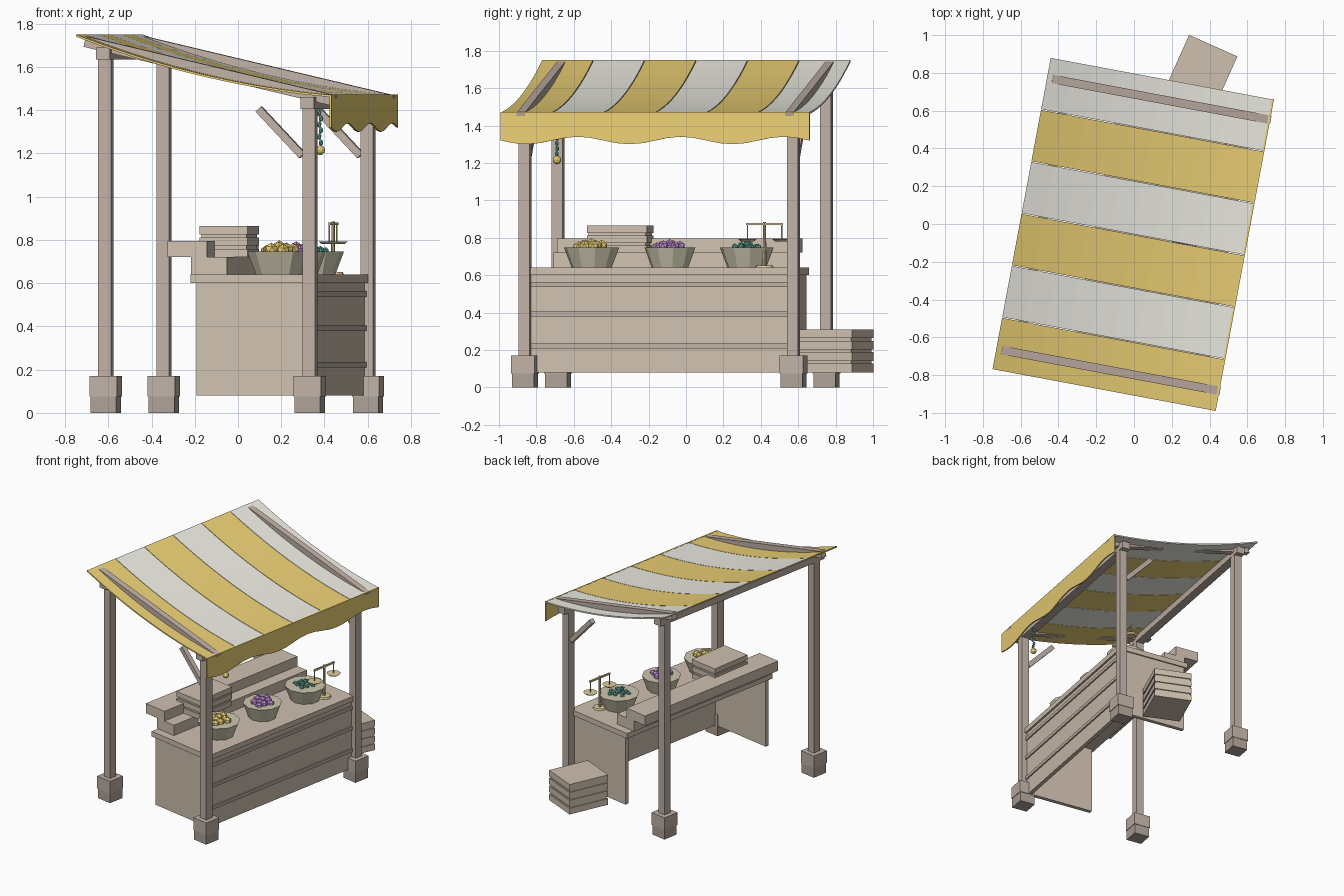
import bpy, bmesh, random
from math import sin, cos, pi, radians, atan2, hypot
from mathutils import Matrix, Vector

if "Cube" in bpy.data.objects:
    bpy.data.objects.remove(bpy.data.objects["Cube"])

random.seed(4)
# the whole stall stands turned about z; parts are laid out in its own frame
STALL = Matrix.Rotation(radians(-10.6), 4, 'Z') @ Matrix.Translation((0.005, -0.055, 0))


def mat(name, r, g, b):
    m = bpy.data.materials.new(name)
    m.diffuse_color = (r, g, b, 1)
    m.use_nodes = True
    m.node_tree.nodes["Principled BSDF"].inputs["Base Color"].default_value = m.diffuse_color
    return m


WOOD = mat("wood", 0.62, 0.53, 0.43)
POST = mat("post_wood", 0.53, 0.44, 0.38)
DARK = mat("dark_wood", 0.43, 0.36, 0.31)
YELLOW = mat("yellow", 0.85, 0.64, 0.18)
CREAM = mat("cream", 0.86, 0.85, 0.78)
WICKER = mat("wicker", 0.62, 0.58, 0.44)
BRASS = mat("brass", 0.75, 0.62, 0.33)
PURPLE = mat("purple", 0.55, 0.27, 0.68)
GREEN = mat("green", 0.13, 0.45, 0.36)


def finish(name, bm, material, smooth=False):
    bmesh.ops.recalc_face_normals(bm, faces=bm.faces)
    bm.transform(STALL)
    me = bpy.data.meshes.new(name)
    bm.to_mesh(me)
    bm.free()
    me.materials.append(material)
    ob = bpy.data.objects.new(name, me)
    bpy.context.collection.objects.link(ob)
    return ob


def add_box(bm, lo, hi, m=Matrix()):
    lo, hi = Vector(lo), Vector(hi)
    s = hi - lo
    bmesh.ops.create_cube(bm, size=1, matrix=m @ Matrix.Translation((lo + hi) / 2) @ Matrix.Diagonal((*s, 1)))


def box(name, lo, hi, material):
    bm = bmesh.new()
    add_box(bm, lo, hi)
    return finish(name, bm, material)


def bar(name, a, b, w, h, material):
    """Straight square bar from a to b."""
    a, b = Vector(a), Vector(b)
    d = b - a
    m = Matrix.Translation(a) @ Matrix.Rotation(atan2(d.y, d.x), 4, 'Z') @ Matrix.Rotation(-atan2(d.z, hypot(d.x, d.y)), 4, 'Y')
    bm = bmesh.new()
    add_box(bm, (0, -w / 2, -h / 2), (d.length, w / 2, h / 2), m)
    return finish(name, bm, material)


def cone(bm, p, r1, r2, h, n):
    bmesh.ops.create_cone(bm, cap_ends=True, segments=n, radius1=r1, radius2=r2, depth=h,
                          matrix=Matrix.Translation((p[0], p[1], p[2] + h / 2)))


def ball(bm, p, r, sub=1, stretch=1):
    bmesh.ops.create_icosphere(bm, subdivisions=sub, radius=r,
                               matrix=Matrix.Translation(p) @ Matrix.Diagonal((1, 1, stretch, 1)))


def chord(x):
    return 1.61 - 0.28 / 1.2 * x


# posts with feet
for x, top, sx in ((-0.48, 1.68, "back"), (0.48, 1.45, "front")):
    for y, sy in ((-0.73, "left"), (0.73, "right")):
        n = f"{sx}_{sy}"
        box(n + "_post", (x - 0.03, y - 0.03, 0.1), (x + 0.03, y + 0.03, top), POST)
        box(n + "_foot", (x - 0.06, y - 0.06, 0), (x + 0.06, y + 0.06, 0.08), DARK)
        box(n + "_foot_collar", (x - 0.064, y - 0.064, 0.075), (x + 0.064, y + 0.064, 0.17), POST)
    box(sx + "_beam", (x - 0.032, -0.8, top - 0.045), (x + 0.032, 0.8, top + 0.01), POST)

# rafters and braces on both sides
for y, n in ((-0.73, "left"), (0.73, "right")):
    bar(n + "_rafter", (-0.575, y, chord(-0.575) - 0.027), (0.6, y, chord(0.6) - 0.027), 0.045, 0.05, POST)
    bar(n + "_brace", (0.445, y, 1.19), (0.24, y, 1.405), 0.035, 0.035, POST)

# sagging striped canopy
SEG = 10
for i in range(6):
    y0, y1 = -0.84 + i * 0.28 + 0.002, -0.56 + i * 0.28 - 0.002
    bm = bmesh.new()
    rows = []
    for k in range(SEG + 1):
        t = k / SEG
        x = -0.6 + 1.2 * t
        z = chord(x) - 0.045 * 4 * t * (1 - t)
        rows.append([bm.verts.new(p) for p in ((x, y0, z), (x, y1, z), (x, y1, z - 0.01), (x, y0, z - 0.01))])
    for a, b in zip(rows, rows[1:]):
        for j in range(4):
            bm.faces.new((a[j], a[(j + 1) % 4], b[(j + 1) % 4], b[j]))
    bm.faces.new(rows[0])
    bm.faces.new(rows[-1])
    finish(f"canopy_stripe_{i + 1}", bm, CREAM if i % 2 else YELLOW)

# wavy front valance
bm = bmesh.new()
rows = []
for k in range(25):
    y = -0.84 + 1.68 * k / 24
    zb = 1.32 - 0.02 * sin(2 * pi * (y + 0.84) / 0.56)
    rows.append([bm.verts.new(p) for p in ((0.592, y, 1.472), (0.602, y, 1.472), (0.602, y, zb), (0.592, y, zb))])
for a, b in zip(rows, rows[1:]):
    for j in range(4):
        bm.faces.new((a[j], a[(j + 1) % 4], b[(j + 1) % 4], b[j]))
bm.faces.new(rows[0])
bm.faces.new(rows[-1])
finish("valance", bm, YELLOW)

# counter, open at the seller's side
box("counter_top", (-0.085, -0.71, 0.6), (0.485, 0.71, 0.64), WOOD)
box("counter_front", (0.44, -0.695, 0.08), (0.47, 0.695, 0.6), WOOD)
for s, n in ((-1, "left"), (1, "right")):
    y = s * 0.685
    box(f"counter_{n}_panel", (-0.06, y - 0.015, 0.08), (0.468, y + 0.015, 0.6), WOOD)
for i, z in enumerate((0.222, 0.392, 0.55)):
    box(f"counter_batten_{i + 1}", (0.46, -0.698, z - 0.013), (0.48, 0.698, z + 0.013), POST)
box("lower_shelf", (-0.095, -0.65, 0.64), (0.075, 0.65, 0.72), WOOD)
box("upper_shelf", (-0.205, -0.65, 0.72), (-0.02, 0.65, 0.795), WOOD)


# slatted crates
def crate(name, x, y, z, sx, sy, h, n, turn):
    m = Matrix.Translation((x, y, z)) @ Matrix.Rotation(radians(turn), 4, 'Z')
    bm = bmesh.new()
    add_box(bm, (-sx / 2 + 0.008, -sy / 2 + 0.008, 0), (sx / 2 - 0.008, sy / 2 - 0.008, h - 0.01), m)
    step = (h + 0.014) / n
    for i in range(n):
        add_box(bm, (-sx / 2, -sy / 2, i * step), (sx / 2, sy / 2, (i + 1) * step - 0.014), m)
    finish(name, bm, WOOD)


crate("shelf_crate", 0.02, -0.298, 0.72, 0.225, 0.325, 0.145, 3, 1.5)
crate("ground_crate", 0.197, 0.907, 0.08, 0.28, 0.315, 0.23, 4, -13.5)

# baskets of goods
for y, r, n, m, size, count in ((-0.406, 0.15, "yellow_fruit", YELLOW, 0.032, 11),
                                (0.02, 0.138, "purple_fruit", PURPLE, 0.028, 11),
                                (0.438, 0.146, "green_herbs", GREEN, 0.018, 13)):
    bm = bmesh.new()
    cone(bm, (0.275, y, 0.64), r * 0.72, r, 0.107, 10)
    finish(n + "_basket", bm, WICKER)
    bm = bmesh.new()
    for i in range(count):
        a = i * 2.4
        d = 0.075 * (i / count) ** 0.5
        ball(bm, (0.275 + d * cos(a), y + d * sin(a), 0.775 - 0.3 * d + random.uniform(-0.008, 0.004) - (0.05 - size) * 0.2), size)
    finish(n, bm, m)

# balance scale
sx, sy = 0.35, 0.549
bm = bmesh.new()
cone(bm, (sx, sy, 0.64), 0.05, 0.045, 0.012, 10)
cone(bm, (sx, sy, 0.65), 0.01, 0.008, 0.235, 8)
add_box(bm, (sx - 0.006, sy - 0.1, 0.868), (sx + 0.006, sy + 0.1, 0.88))
for s in (-1, 1):
    cone(bm, (sx, sy + s * 0.093, 0.78), 0.035, 0.05, 0.012, 10)
    cone(bm, (sx, sy + s * 0.093, 0.79), 0.004, 0.004, 0.085, 6)
finish("balance_scale", bm, BRASS)

# hanging chain with a ball
bm = bmesh.new()
for i in range(8):
    ball(bm, (0.495 + 0.004 * (-1) ** i, -0.553, 1.25 + i * 0.028), 0.011, 1, 1.5)
finish("hanging_chain", bm, GREEN)
bm = bmesh.new()
ball(bm, (0.495, -0.553, 1.215), 0.023, 2)
finish("hanging_ball", bm, YELLOW)
